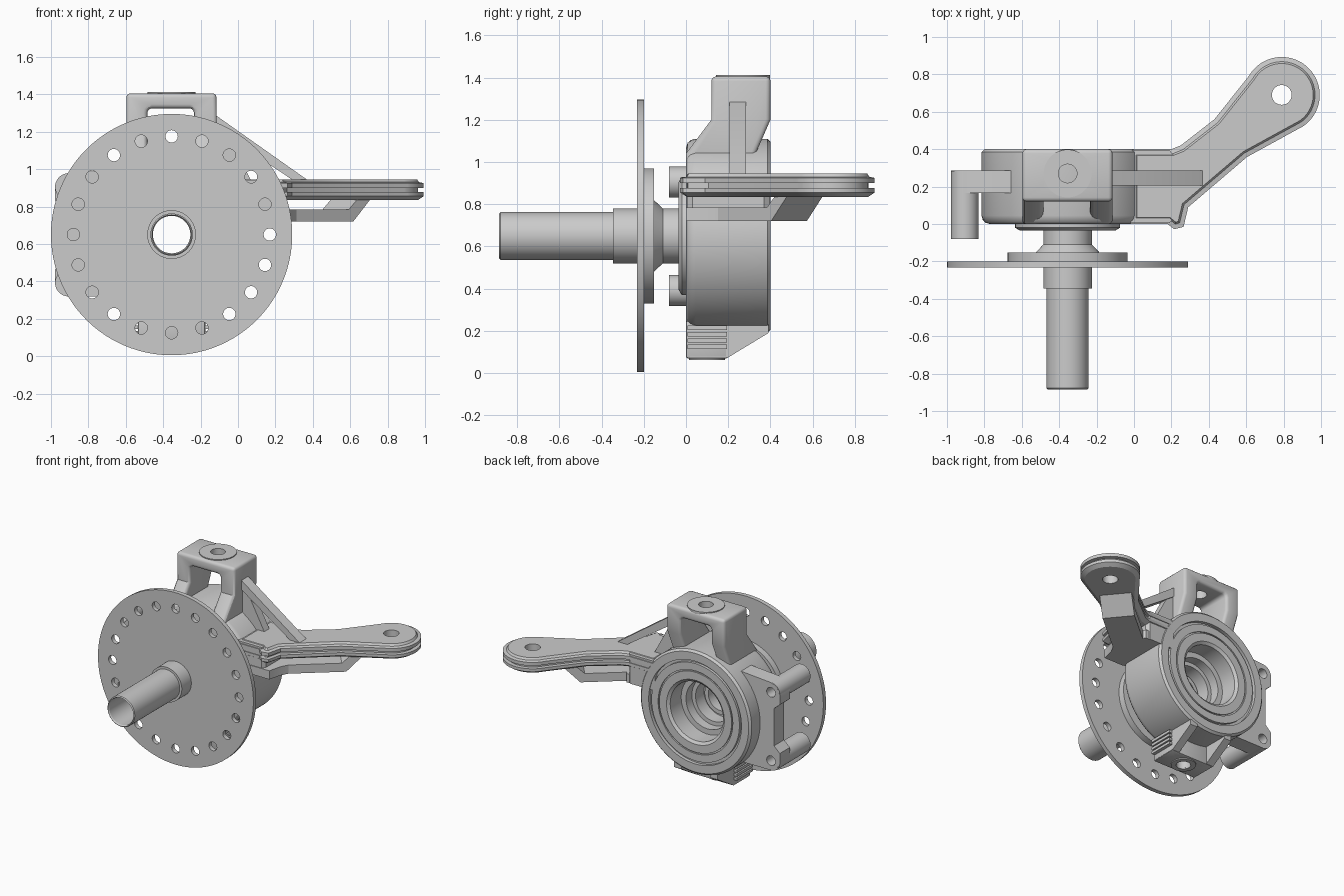
import bpy, bmesh
from math import sin, cos, pi, radians
from mathutils import Vector, Matrix

if "Cube" in bpy.data.objects:
    bpy.data.objects.remove(bpy.data.objects["Cube"])

CX, CZ = -0.355, 0.65          # wheel axis runs along y through this point
PUT = {'X': lambda u, v, h: (h, u, v),
       'Y': lambda u, v, h: (u, h, v),
       'Z': lambda u, v, h: (u, v, h)}


def finish(name, bm):
    bmesh.ops.recalc_face_normals(bm, faces=bm.faces)
    me = bpy.data.meshes.new(name)
    bm.to_mesh(me)
    bm.free()
    ob = bpy.data.objects.new(name, me)
    bpy.context.collection.objects.link(ob)
    return ob


def inset(pts, d):
    out = []
    for i, p in enumerate(pts):
        p, a, b = Vector(p), Vector(pts[i - 1]), Vector(pts[(i + 1) % len(pts)])
        e, f = (p - a).normalized(), (b - p).normalized()
        n, m = Vector((-e.y, e.x)), Vector((-f.y, f.x))
        out.append(p + (n + m) * d / (1 + n.dot(m)))
    return out


def loft(name, pts, axis, sections):
    """Stack an outline along an axis; sections are (height, inset)."""
    bm = bmesh.new()
    rings = [[bm.verts.new(PUT[axis](p[0], p[1], h)) for p in inset(pts, d)] for h, d in sections]
    n = len(pts)
    for r, s in zip(rings, rings[1:]):
        for i in range(n):
            bm.faces.new((r[i], r[(i + 1) % n], s[(i + 1) % n], s[i]))
    bm.faces.new(rings[0])
    bm.faces.new(rings[-1])
    return finish(name, bm)


def prism(name, pts, axis, a, b):
    return loft(name, pts, axis, [(a, 0), (b, 0)])


def rect(u0, u1, v0, v1):
    return [(u0, v0), (u1, v0), (u1, v1), (u0, v1)]


def lathe(name, prof, axis, u, v, n=96):
    """Revolve a closed (radius, height) profile."""
    bm = bmesh.new()
    rings = []
    for i in range(n):
        t = 2 * pi * i / n
        rings.append([bm.verts.new(PUT[axis](u + r * cos(t), v + r * sin(t), h)) for r, h in prof])
    k = len(prof)
    for i in range(n):
        a, b = rings[i], rings[(i + 1) % n]
        for j in range(k):
            bm.faces.new((a[j], b[j], b[(j + 1) % k], a[(j + 1) % k]))
    return finish(name, bm)


def apply_mod(ob, kind, **kw):
    m = ob.modifiers.new(kind, kind)
    for key, val in kw.items():
        setattr(m, key, val)
    bpy.context.view_layer.objects.active = ob
    bpy.ops.object.modifier_apply(modifier=m.name)


def cut(ob, cutter):
    cutter.hide_render = True
    apply_mod(ob, 'BOOLEAN', object=cutter, operation='DIFFERENCE', solver='EXACT')
    bpy.data.objects.remove(cutter)


def drill(ob, points, axis, r, depth):
    rot = {'X': Matrix.Rotation(pi / 2, 4, 'Y'), 'Y': Matrix.Rotation(pi / 2, 4, 'X'), 'Z': Matrix()}[axis]
    bm = bmesh.new()
    for p in points:
        bmesh.ops.create_cone(bm, cap_ends=True, segments=28, radius1=r, radius2=r, depth=depth,
                              matrix=Matrix.Translation(p) @ rot)
    cut(ob, finish('hole_cutter', bm))


def bevel(ob, w, seg=2):
    apply_mod(ob, 'BEVEL', width=w, segments=seg, limit_method='ANGLE', angle_limit=radians(40))


# Brake disc with a ring of 20 holes
disc = lathe('brake_disc', [(0.12, -0.232), (0.645, -0.232), (0.645, -0.2), (0.12, -0.2)], 'Y', CX, CZ, 128)
drill(disc, [(CX + 0.525 * cos(i * pi / 10), -0.216, CZ + 0.525 * sin(i * pi / 10)) for i in range(20)],
      'Y', 0.033, 0.2)

# Hollow spindle with collar, flange and cone
lathe('spindle', [(0.1, -0.875), (0.106, -0.885), (0.113, -0.878), (0.113, -0.345), (0.13, -0.345), (0.13, -0.2),
                  (0.32, -0.2), (0.32, -0.152), (0.17, -0.152), (0.13, -0.11), (0.13, 0.1), (0.1, 0.1)],
      'Y', CX, CZ)

# Bearing housing with stepped bore and rear seal rings
lathe('hub_housing', [(0.13, -0.035), (0.255, -0.035), (0.28, -0.02), (0.28, 0), (0.415, 0), (0.44, 0.007),
                      (0.454, 0.022), (0.46, 0.045), (0.46, 0.385), (0.445, 0.4), (0.385, 0.4), (0.385, 0.375),
                      (0.365, 0.375), (0.365, 0.395), (0.31, 0.395), (0.31, 0.385), (0.3, 0.385), (0.3, 0.395),
                      (0.24, 0.395), (0.22, 0.38), (0.22, 0.25), (0.18, 0.25), (0.18, 0.18), (0.15, 0.18),
                      (0.15, 0.08), (0.13, 0.08)], 'Y', CX, CZ)

# Upper ball joint bracket: sloped block with a window and a bolt hole
top = prism('upper_bracket', [(0.0, 0.98), (0.33, 0.98), (0.33, 1.04), (0.4, 1.2), (0.4, 1.405),
                              (0.12, 1.405), (0.12, 1.2), (0.0, 1.04)], 'X', -0.597, -0.115)
window = prism('window_cutter', rect(-0.485, -0.235, 0.9, 1.325), 'Y', -0.2, 0.6)
bevel(window, 0.025, 3)
cut(top, window)
bevel(top, 0.022, 3)
drill(top, [(CX, 0.27, 1.38)], 'Z', 0.05, 0.3)
lathe('upper_washer', [(0.05, 1.39), (0.128, 1.39), (0.128, 1.412), (0.05, 1.412)], 'Z', CX, 0.27, 48)

# Lower ball joint bracket: nose block, side webs and stacked shims
nose = prism('lower_bracket_nose', rect(CX - 0.18, CX + 0.18, 0.0, 0.2), 'Z', 0.07, 0.25)
bevel(nose, 0.01)
drill(nose, [(CX, 0.1, 0.07)], 'Z', 0.05, 0.2)
lathe('lower_washer', [(0.05, 0.062), (0.085, 0.062), (0.085, 0.08), (0.05, 0.08)], 'Z', CX, 0.1, 40)
for side, s in (('left', -1), ('right', 1)):
    prism('lower_web_' + side, [(0.02, 0.075), (0.2, 0.075), (0.39, 0.19), (0.39, 0.28), (0.02, 0.28)],
          'X', CX + s * 0.18, CX + s * 0.12)
    for i in range(4):
        z = 0.115 + i * 0.03
        x0, x1 = sorted((CX + s * 0.17, CX + s * 0.205))
        prism(f'shim_{side}_{i + 1}', rect(x0, x1, 0.008, 0.195), 'Z', z, z + 0.02)

# Caliper mount: plate with two long bosses
mount = prism('caliper_plate', [(-0.62, 0.32), (-0.905, 0.32), (-0.955, 0.34), (-0.978, 0.392), (-0.978, 0.465),
                                (-0.93, 0.51), (-0.93, 0.79), (-0.978, 0.83), (-0.978, 0.905), (-0.955, 0.957),
                                (-0.905, 0.978), (-0.62, 1.0)], 'Y', 0.165, 0.285)
bosses = [('lower', 0.392), ('upper', 0.905)]
drill(mount, [(-0.905, 0.22, z) for _, z in bosses], 'Y', 0.036, 0.4)
for n, z in bosses:
    lathe('caliper_boss_' + n, [(0.036, -0.08), (0.073, -0.08), (0.073, 0.284), (0.036, 0.284)], 'Y', -0.905, z, 40)

# Steering arm: double plate with a groove, chamfered rims and a round end
end = [(0.79 + 0.203 * cos(radians(a)), 0.69 + 0.203 * sin(radians(a))) for a in range(-55, 151, 5)]
outline = [(-0.02, 0), (0.18, 0), (0.215, -0.028), (0.265, -0.015), (0.29, 0.09), (0.604, 0.358)] + end + \
          [(0.43, 0.56), (0.25, 0.42), (0.2, 0.4), (-0.02, 0.4)]
arm = loft('steering_arm', outline, 'Z', [(0.835, 0.03), (0.855, 0), (0.877, 0), (0.877, 0.03), (0.9, 0.03),
                                          (0.9, 0), (0.925, 0), (0.93, 0.025), (0.945, 0.035)])
drill(arm, [(0.79, 0.69, 0.89)], 'Z', 0.053, 0.3)

# Arm root block and lower support bar
root = prism('arm_root', [(-0.02, 0.005), (0.19, 0.005), (0.21, 0.03), (0.21, 0.37), (0.19, 0.395), (-0.02, 0.395)],
             'Z', 0.72, 0.94)
prism('arm_root_foot', [(0.1, 0), (0.2, 0), (0.26, 0.0), (0.285, 0.1), (0.34, 0.2), (0.22, 0.39), (0.1, 0.39)],
      'Z', 0.72, 0.785)
bar = prism('arm_support', [(-0.05, 0.72), (0.45, 0.72), (0.57, 0.84), (0.48, 0.84), (0.42, 0.785), (-0.05, 0.785)],
            'Y', -0.11, 0.11)
bar.matrix_world = Matrix.Translation((0.2, 0.2, 0)) @ Matrix.Rotation(radians(39.7), 4, 'Z')

# Triangular brace between the upper bracket and the arm
prism('brace_diagonal', [(-0.13, 1.29), (-0.115, 1.285), (0.37, 0.943), (0.29, 0.943), (-0.13, 1.225)],
      'Y', 0.205, 0.285)
prism('brace_inner', [(-0.13, 1.25), (-0.085, 1.23), (0.07, 0.94), (-0.03, 0.9), (-0.13, 1.02)], 'Y', 0.215, 0.275)

# Smooth shading with sharp edges kept
bpy.ops.object.select_all(action='SELECT')
bpy.ops.object.shade_smooth_by_angle(angle=radians(30))
